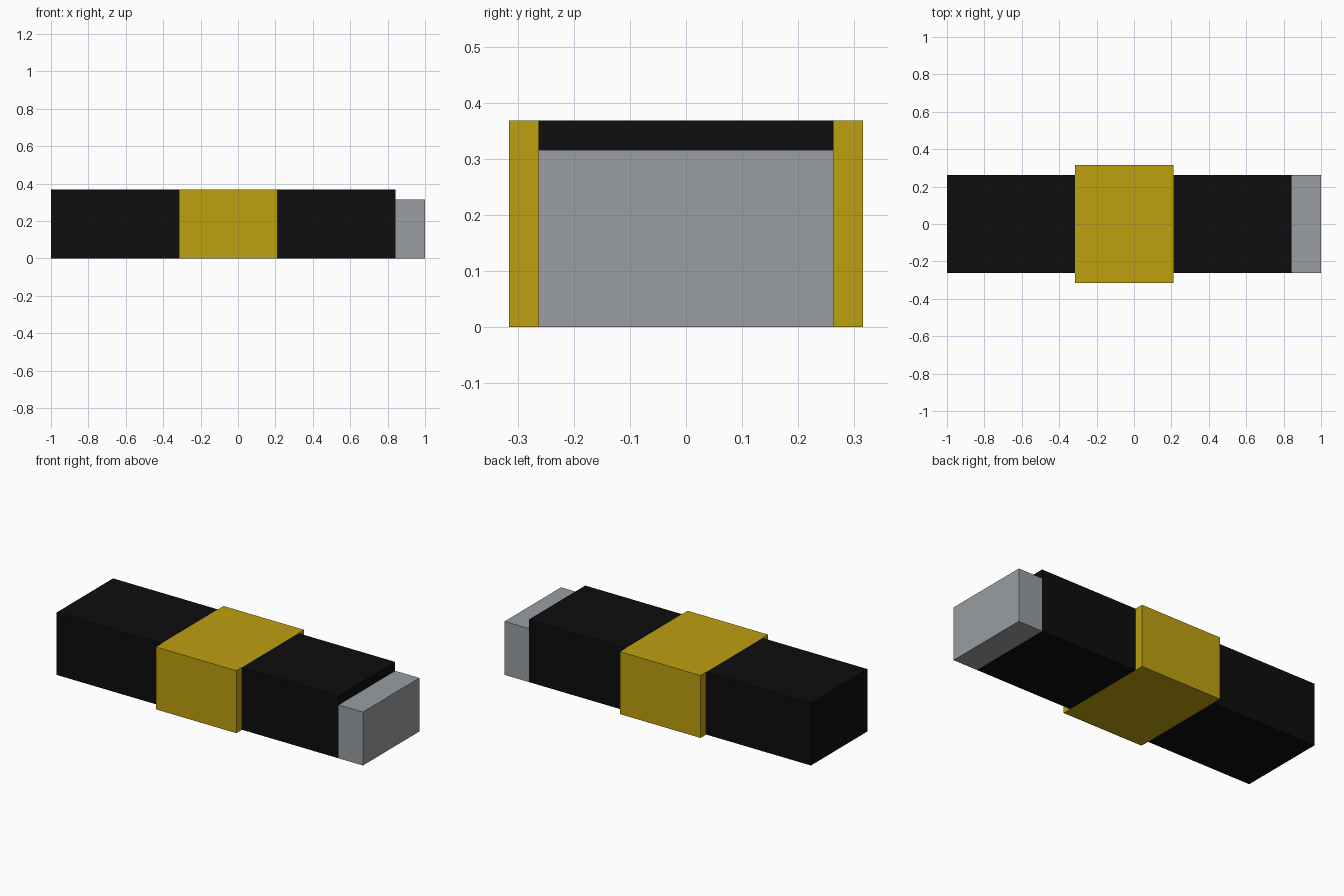
import bpy

if "Cube" in bpy.data.objects:
    bpy.data.objects.remove(bpy.data.objects["Cube"])

U = 1 / 19  # base module of the design


def material(name, color):
    mat = bpy.data.materials.new(name)
    mat.diffuse_color = (*color, 1)
    mat.use_nodes = True
    mat.node_tree.nodes["Principled BSDF"].inputs["Base Color"].default_value = mat.diffuse_color
    return mat


def block(name, x0, x1, half_width, height, mat):
    """Box standing on the ground, sized in modules."""
    bpy.ops.mesh.primitive_cube_add(size=1)
    ob = bpy.context.object
    ob.name = name
    ob.location = ((x0 + x1) / 2 * U, 0, height / 2 * U)
    ob.scale = ((x1 - x0) * U, 2 * half_width * U, height * U)
    bpy.ops.object.transform_apply(location=True, rotation=False, scale=True)
    ob.data.materials.append(mat)
    return ob


black = material("black", (0.004, 0.004, 0.004))
gold = material("gold", (0.51, 0.35, 0.005))
grey = material("grey", (0.32, 0.34, 0.36))

# Body on both sides of the band
block("body_left", -19, -6, 5, 7, black)
block("body_right", 4, 16, 5, 7, black)
# Wider band wrapped around the middle
block("band", -6, 4, 6, 7, gold)
# Lower end cap
block("end_cap", 16, 19, 5, 6, grey)
